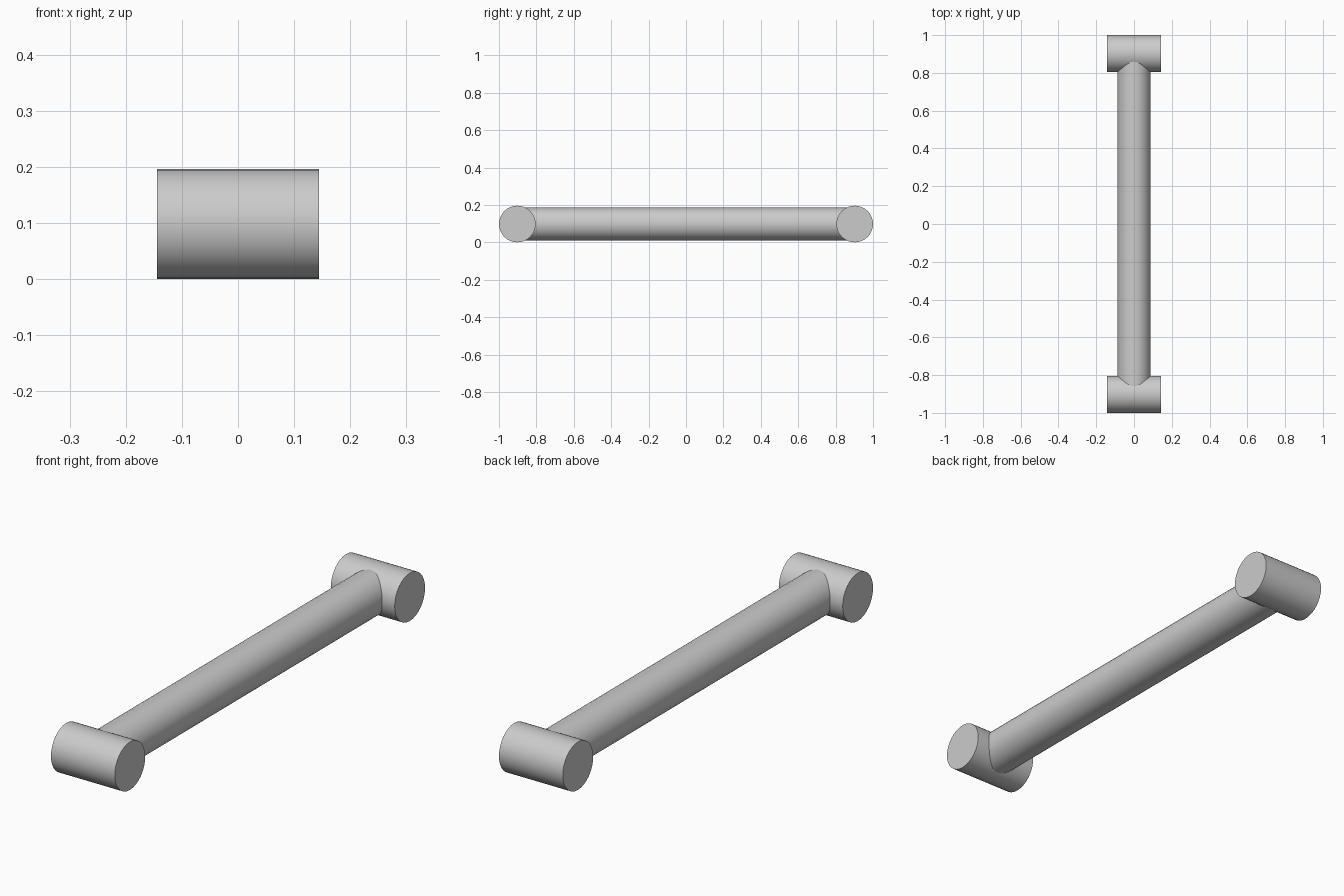
import bpy
import math

cube = bpy.data.objects.get("Cube")
if cube:
    bpy.data.objects.remove(cube, do_unlink=True)

# Single light grey finish
grey = bpy.data.materials.new("light grey")
grey.use_nodes = True
colour = (0.6, 0.6, 0.6, 1)
grey.diffuse_color = colour
grey.node_tree.nodes["Principled BSDF"].inputs["Base Color"].default_value = colour

END_RADIUS = 0.098
END_Y = 1 - END_RADIUS


def cylinder(name, radius, length, location, rotation):
    bpy.ops.mesh.primitive_cylinder_add(vertices=32, radius=radius, depth=length,
                                        location=location, rotation=rotation)
    part = bpy.context.object
    part.name = name
    part.data.materials.append(grey)
    bpy.ops.object.shade_smooth_by_angle(angle=math.radians(30))
    return part


# Long rod running front to back, ending inside the cross pieces
cylinder("rod", 0.088, 2 * END_Y, (0, 0, END_RADIUS), (math.pi / 2, 0, 0))

# Cross piece at each end
for name, side in (("front_crosspiece", -1), ("back_crosspiece", 1)):
    cylinder(name, END_RADIUS, 0.288, (0, side * END_Y, END_RADIUS), (0, math.pi / 2, 0))
